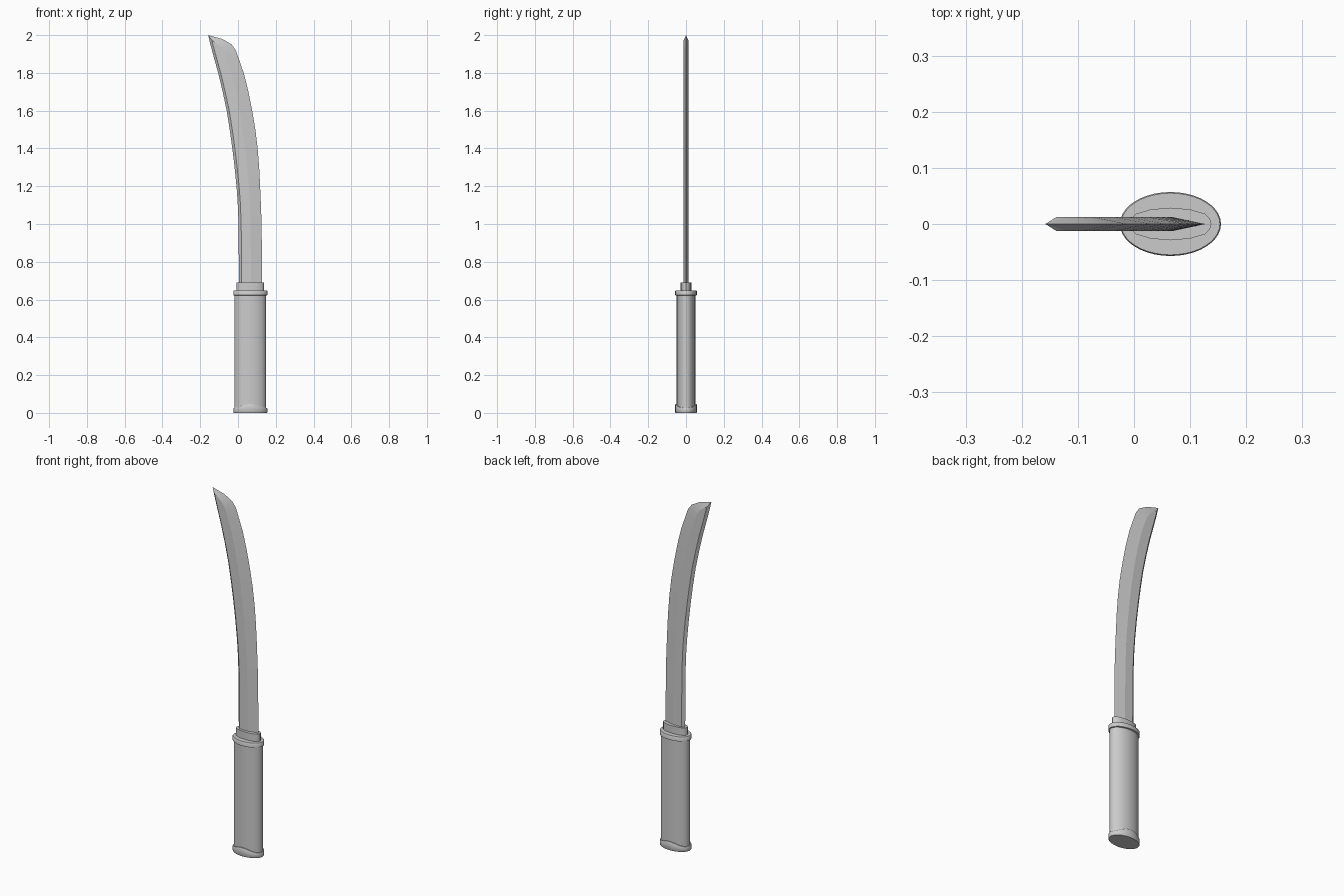
import bpy, math

if "Cube" in bpy.data.objects:
    bpy.data.objects.remove(bpy.data.objects["Cube"])

CX = 0.065  # centre of the grip
N = 40


def make(name, verts, faces, angle=None):
    me = bpy.data.meshes.new(name)
    me.from_pydata(verts, [], faces)
    me.update()
    ob = bpy.data.objects.new(name, me)
    bpy.context.collection.objects.link(ob)
    bpy.ops.object.select_all(action='DESELECT')
    ob.select_set(True)
    bpy.context.view_layer.objects.active = ob
    bpy.ops.object.mode_set(mode='EDIT')
    bpy.ops.mesh.select_all(action='SELECT')
    bpy.ops.mesh.normals_make_consistent(inside=False)
    bpy.ops.object.mode_set(mode='OBJECT')
    if angle:
        bpy.ops.object.shade_smooth_by_angle(angle=math.radians(angle))
    return ob


def loft(name, rows, angle):
    """Skin equal-length rings and cap both ends."""
    n = len(rows[0])
    verts = [v for r in rows for v in r]
    faces = [(i * n + j, i * n + (j + 1) % n, (i + 1) * n + (j + 1) % n, (i + 1) * n + j)
             for i in range(len(rows) - 1) for j in range(n)]
    faces += [tuple(range(n)), tuple(range(len(verts) - n, len(verts)))]
    return make(name, verts, faces, angle)


def oval(rx, ry, z, rise=0.0):
    """Elliptical ring, optionally lifted on its broad sides."""
    ring = []
    for k in range(N):
        a = 2 * math.pi * k / N
        c, s = math.cos(a), math.sin(a)
        ring.append((CX + rx * c, ry * s, z + rise * s ** 4))
    return ring


# Grip
loft("grip", [oval(0.084, 0.049, 0.008), oval(0.084, 0.049, 0.63)], 40)

# Pommel cap with raised broad sides
loft("pommel", [oval(0.088, 0.055, 0), oval(0.09, 0.057, 0.003),
                oval(0.09, 0.057, 0.024, 0.02), oval(0.088, 0.055, 0.027, 0.02),
                oval(0.083, 0.048, 0.027, 0.02)], 40)

# Guard ring
loft("guard", [oval(0.083, 0.048, 0.621), oval(0.09, 0.057, 0.623),
               oval(0.09, 0.057, 0.645), oval(0.088, 0.055, 0.648)], 40)

# Collar: flattened lens around the blade root
half = [(0.073, 0), (0.07, 0.01), (0.062, 0.018), (0.035, 0.026), (0, 0.029),
        (-0.035, 0.026), (-0.062, 0.018), (-0.07, 0.01), (-0.073, 0)]
lens = half + [(x, -y) for x, y in reversed(half[1:-1])]
loft("collar", [[(CX + x, y, z) for x, y in lens] for z in (0.64, 0.69)], 30)

# Blade stations: spine x, spine z, ridge x, ridge z, edge x, edge z
stations = [
    (0.005, 0.67, 0.07, 0.67, 0.128, 0.67),
    (0.003, 1.0, 0.066, 1.0, 0.125, 1.0),
    (-0.002, 1.12, 0.062, 1.12, 0.121, 1.11),
    (-0.008, 1.2, 0.057, 1.2, 0.117, 1.2),
    (-0.018, 1.3, 0.048, 1.3, 0.112, 1.3),
    (-0.03, 1.4, 0.037, 1.4, 0.104, 1.4),
    (-0.044, 1.5, 0.024, 1.5, 0.092, 1.5),
    (-0.06, 1.6, 0.008, 1.6, 0.075, 1.6),
    (-0.081, 1.7, -0.011, 1.7, 0.055, 1.7),
    (-0.105, 1.8, -0.036, 1.8, 0.03, 1.8),
    (-0.13, 1.89, -0.064, 1.885, -0.003, 1.895),
    (-0.138, 1.92, -0.076, 1.913, -0.013, 1.922),
    (-0.146, 1.95, -0.092, 1.938, -0.035, 1.952),
    (-0.152, 1.975, -0.122, 1.962, -0.085, 1.98),
]
T = 0.0125
rows = []
for sx, sz, rx, rz, ex, ez in stations:
    bx, bz = sx + 0.014, sz - 0.003
    rows.append([(sx, 0, sz), (bx, -T, bz), (rx, -T, rz), (ex, 0, ez),
                 (rx, T, rz), (bx, T, bz)])
n = 6
verts = [v for r in rows for v in r] + [(-0.158, 0, 2.0)]
faces = [(i * n + j, i * n + (j + 1) % n, (i + 1) * n + (j + 1) % n, (i + 1) * n + j)
         for i in range(len(rows) - 1) for j in range(n)]
last, tip = (len(rows) - 1) * n, len(verts) - 1
faces += [(last + j, last + (j + 1) % n, tip) for j in range(n)]
faces.append(tuple(range(n)))
make("blade", verts, faces, 10)
